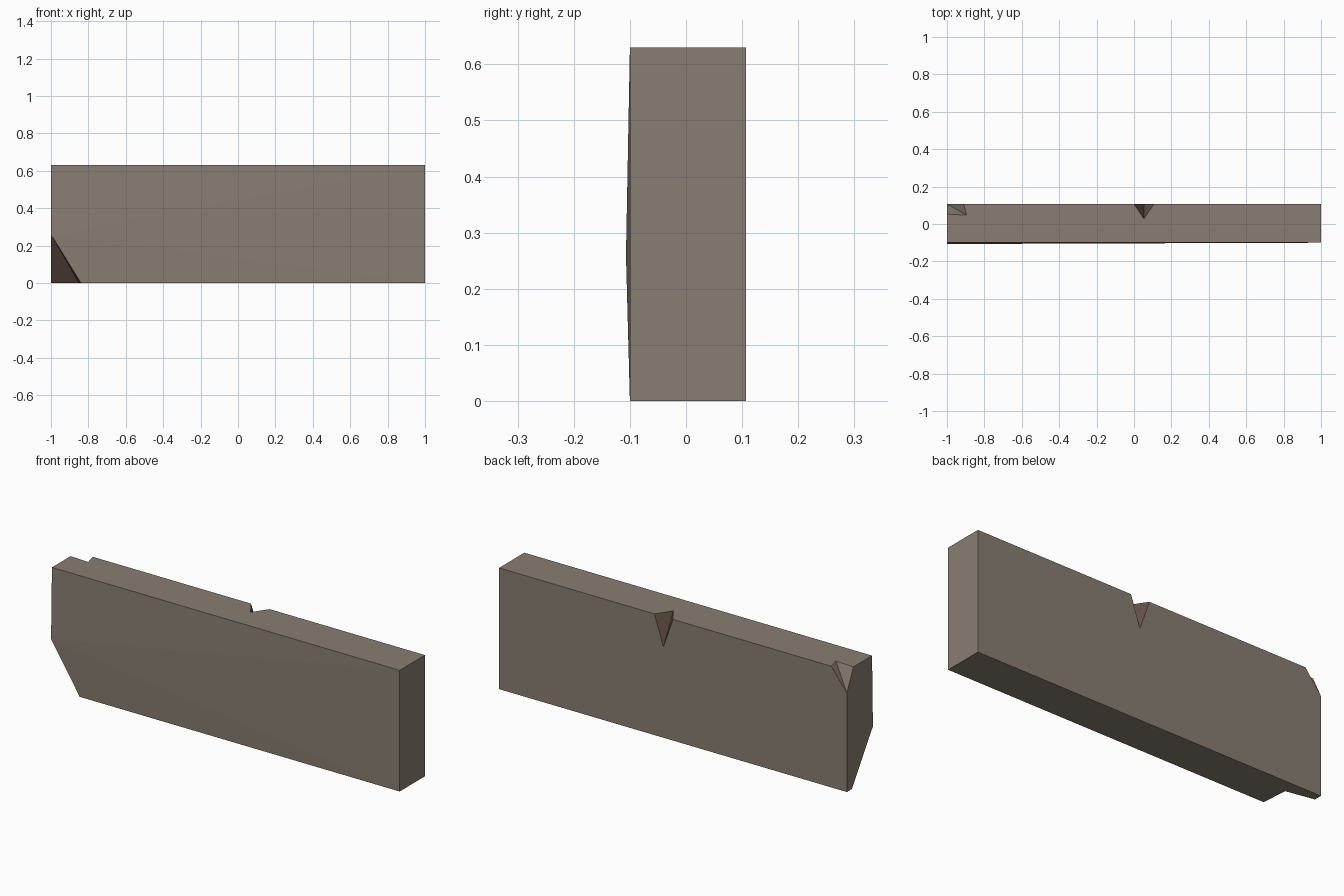
import bpy, bmesh

if "Cube" in bpy.data.objects:
    bpy.data.objects.remove(bpy.data.objects["Cube"])

def material(name, rgb):
    m = bpy.data.materials.new(name)
    m.diffuse_color = (*rgb, 1)
    m.use_nodes = True
    m.node_tree.nodes["Principled BSDF"].inputs["Base Color"].default_value = m.diffuse_color
    return m

X, F, B, H = 1.0, -0.1, 0.107, 0.63   # half length, front, back, height

points = {
    # slab corners
    "A": (-X, F, H), "B": (X, F, H), "C": (X, B, H),
    "D": (X, F, 0), "E": (X, B, 0), "F": (-X, B, 0),
    # notch in the top back edge
    "N1": (0.107, B, H), "N2": (0.053, 0.028, H), "N3": (0, B, H), "N4": (0.055, B, 0.472),
    # chipped top back corner
    "P": (-0.91, B, H), "V": (-0.895, 0.047, H), "Q": (-X, 0.053, H), "U": (-X, B, 0.515),
    # chipped bottom front corner
    "R": (-0.84, F, 0), "W": (-0.85, 0.037, 0), "S": (-X, 0.066, 0), "T": (-X, -0.107, 0.26),
}
body_faces = [
    "A B C N1 N2 N3 P V Q",       # top
    "D R W S F E",                # bottom
    "A T B", "T D B", "T R D",    # slightly bulged front
    "D E C B",                    # right end
    "E F U P N3 N4 N1 C",         # back
    "F S T A Q U",                # left end
    "P U V", "V U Q",             # worn top corner
]
chip_faces = ["N1 N4 N2", "N2 N4 N3", "R T W", "W T S"]

bm = bmesh.new()
verts = {k: bm.verts.new(p) for k, p in points.items()}
for index, group in enumerate((body_faces, chip_faces)):
    for names in group:
        bm.faces.new([verts[n] for n in names.split()]).material_index = index
bmesh.ops.recalc_face_normals(bm, faces=bm.faces[:])
bmesh.ops.triangulate(bm, faces=[f for f in bm.faces if len(f.verts) > 4])

mesh = bpy.data.meshes.new("stone_slab")
bm.to_mesh(mesh)
bm.free()
mesh.materials.append(material("grey brown stone", (0.25, 0.21, 0.17)))
mesh.materials.append(material("dark brown chip", (0.13, 0.085, 0.06)))
bpy.context.collection.objects.link(bpy.data.objects.new("stone_slab", mesh))
